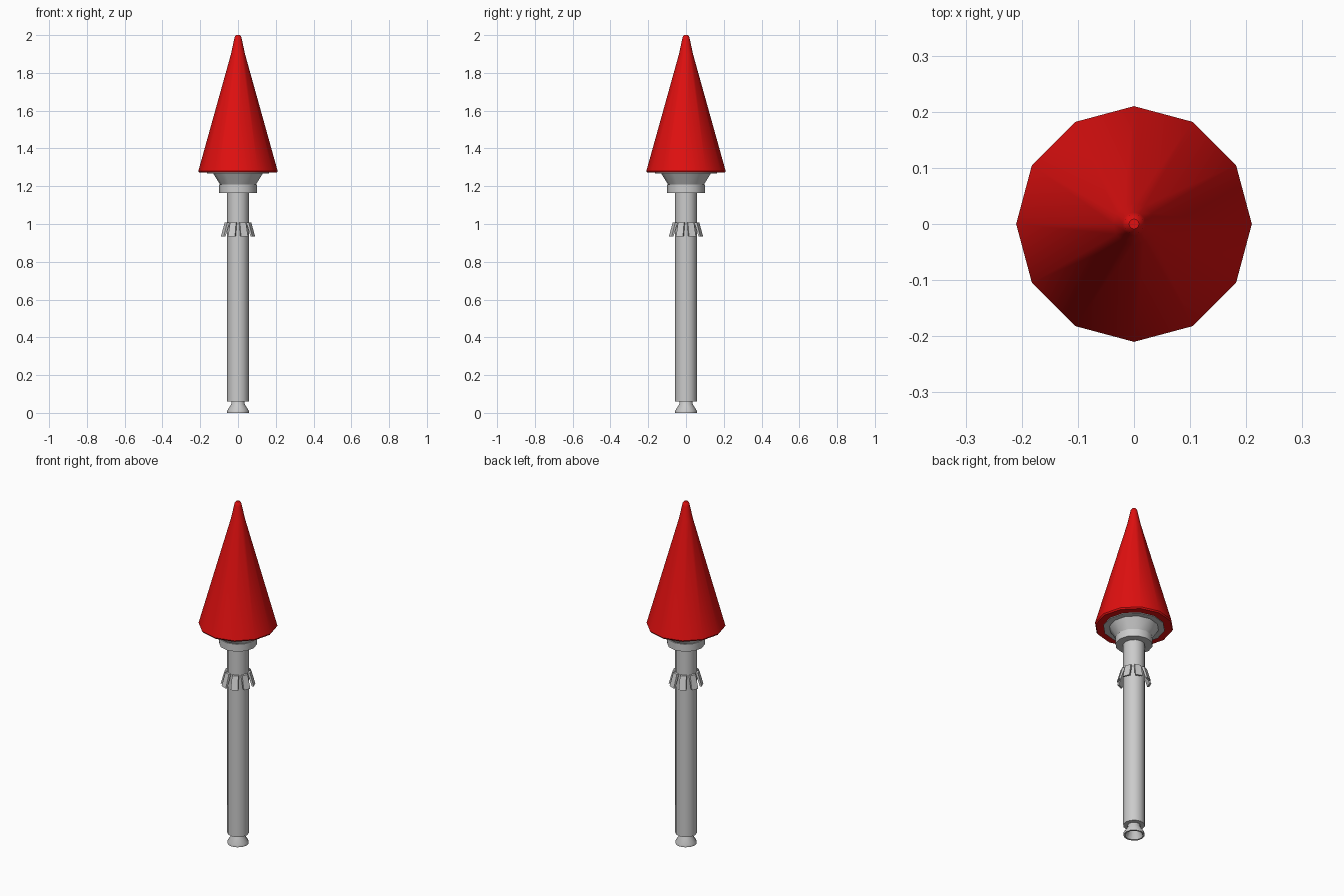
import bpy, bmesh, math
from mathutils import Matrix, Vector

if "Cube" in bpy.data.objects:
    bpy.data.objects.remove(bpy.data.objects["Cube"])

SIDES = 12


def finish(name, bm, mat=None, angle=40):
    bmesh.ops.recalc_face_normals(bm, faces=bm.faces)
    mesh = bpy.data.meshes.new(name)
    bm.to_mesh(mesh)
    bm.free()
    ob = bpy.data.objects.new(name, mesh)
    bpy.context.collection.objects.link(ob)
    if mat:
        mesh.materials.append(mat)
    bpy.ops.object.select_all(action='DESELECT')
    ob.select_set(True)
    bpy.context.view_layer.objects.active = ob
    bpy.ops.object.shade_smooth_by_angle(angle=math.radians(angle))
    return ob


def lathe(name, profile, mat=None):
    """Revolve (radius, z) points; open ends are capped."""
    bm = bmesh.new()
    rings = []
    for r, z in profile:
        rings.append([bm.verts.new((r * math.cos(2 * math.pi * i / SIDES),
                                    r * math.sin(2 * math.pi * i / SIDES), z))
                      for i in range(SIDES)])
    for a, b in zip(rings, rings[1:]):
        for i in range(SIDES):
            j = (i + 1) % SIDES
            bm.faces.new((a[i], a[j], b[j], b[i]))
    bm.faces.new(rings[0])
    bm.faces.new(rings[-1])
    return finish(name, bm, mat)


red = bpy.data.materials.new("red_paint")
red.diffuse_color = (0.75, 0.005, 0.005, 1)
red.use_nodes = True
red.node_tree.nodes["Principled BSDF"].inputs["Base Color"].default_value = red.diffuse_color

# Red pointed head with a rounded tip
lathe("nose_cone", [(0.17, 1.272), (0.205, 1.272), (0.21, 1.28), (0.037, 1.9),
                    (0.021, 1.975), (0.017, 1.992), (0.009, 2.0)], red)

# Grey base plate, taper and collar under the head
lathe("head_base", [(0.055, 1.165), (0.1, 1.165), (0.1, 1.208), (0.094, 1.208),
                    (0.132, 1.268), (0.165, 1.268), (0.165, 1.28)])

# Long body tube
lathe("body_tube", [(0.058, 0.06), (0.058, 1.17)])

# Flared hollow nozzle
lathe("nozzle", [(0.033, 0.065), (0.036, 0.045), (0.057, 0.012), (0.057, 0.0),
                 (0.048, 0.0), (0.028, 0.045)])

# Eight flared tail panels around the tube
bm = bmesh.new()
for k in range(8):
    rot = Matrix.Rotation(math.radians(22.5 + 45 * k), 3, 'Z')
    vs = []
    for r, z, half in ((0.069, 1.008, 0.017), (0.055, 1.008, 0.017),
                       (0.080, 0.933, 0.02), (0.090, 0.933, 0.02)):
        vs.append([bm.verts.new(rot @ Vector((r, s * half, z))) for s in (-1, 1)])
    for i in range(4):
        a, b = vs[i], vs[(i + 1) % 4]
        bm.faces.new((a[0], a[1], b[1], b[0]))
    for s in (0, 1):
        bm.faces.new([v[s] for v in vs])
finish("tail_panels", bm)
